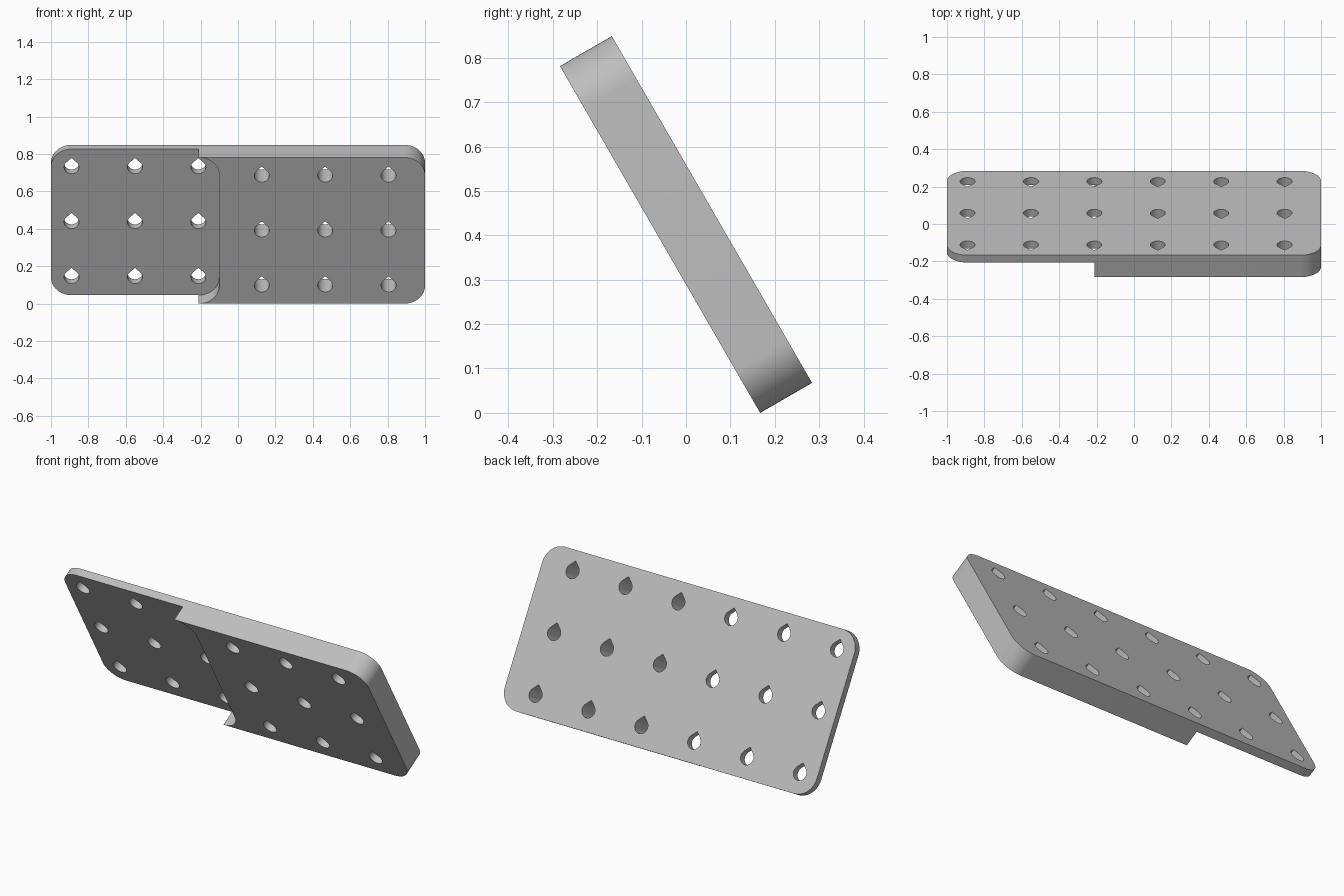
import bpy, bmesh
from math import sin, cos, radians, sqrt

if "Cube" in bpy.data.objects:
    bpy.data.objects.remove(bpy.data.objects["Cube"], do_unlink=True)

HX, HV = 1.0, 0.451          # half width and half height of the plate
THICK, THIN = 0.135, 0.045   # full thickness and thickness of the thin half
CORNER, HOLE, PITCH = 0.11, 0.04, 0.339
STEP_X = -0.1                # where the thin half ends
TILT = radians(120)
FRONT, BACK = THICK / 2, -THICK / 2

grey = bpy.data.materials.new("light grey")
grey.use_nodes = True
colour = (0.52, 0.52, 0.52, 1)
grey.diffuse_color = colour
grey.node_tree.nodes["Principled BSDF"].inputs["Base Color"].default_value = colour


def arc(cx, cy, r, start, end, n):
    """Points of an arc, angles in degrees."""
    angles = [radians(start + (end - start) * i / n) for i in range(n + 1)]
    return [(cx + r * cos(a), cy + r * sin(a)) for a in angles]


def prisms(name, outlines, z0, z1):
    """Object made of outlines extruded from z0 to z1, tilted into place."""
    bm = bmesh.new()
    for pts in outlines:
        low = bm.faces.new([bm.verts.new((x, y, z0)) for x, y in pts])
        ext = bmesh.ops.extrude_face_region(bm, geom=[low])["geom"]
        top = [v for v in ext if isinstance(v, bmesh.types.BMVert)]
        bmesh.ops.translate(bm, verts=top, vec=(0, 0, z1 - z0))
    bmesh.ops.recalc_face_normals(bm, faces=bm.faces)
    mesh = bpy.data.meshes.new(name)
    bm.to_mesh(mesh)
    bm.free()
    mesh.materials.append(grey)
    obj = bpy.data.objects.new(name, mesh)
    bpy.context.collection.objects.link(obj)
    obj.rotation_euler.x = TILT
    obj.location.z = HV * sin(TILT) - FRONT * cos(TILT)
    return obj


# Plate with rounded corners
cx, cv = HX - CORNER, HV - CORNER
outline = []
for sx, sv, start in ((1, 1, 0), (-1, 1, 90), (-1, -1, 180), (1, -1, 270)):
    outline += arc(sx * cx, sv * cv, CORNER, start, start + 90, 16)
plate = prisms("perforated_plate", [outline], BACK, FRONT)

# Recess that thins one half, with a rounded end
ex = STEP_X - CORNER
recess = (arc(ex, -cv, CORNER, -90, 0, 16) + arc(ex, cv, CORNER, 0, 90, 16)
          + [(ex, HV + 0.1), (-HX - 0.1, HV + 0.1),
             (-HX - 0.1, -HV - 0.1), (ex, -HV - 0.1)])
recess_cutter = prisms("recess_cutter", [recess], BACK + THIN, FRONT + 0.1)

# Grid of teardrop holes, pointed toward the upper edge
holes = []
for col in range(6):
    for row in (-1, 0, 1):
        x, v = -0.89 + PITCH * col, PITCH * row
        holes.append(arc(x, v, HOLE, 135, 405, 24) + [(x, v + HOLE * sqrt(2))])
hole_cutter = prisms("hole_cutter", holes, BACK - 0.1, FRONT + 0.1)

# Cut the plate and remove the helpers
bpy.ops.object.select_all(action="DESELECT")
plate.select_set(True)
bpy.context.view_layer.objects.active = plate
for cutter in (recess_cutter, hole_cutter):
    cutter.hide_render = True
    mod = plate.modifiers.new(cutter.name, "BOOLEAN")
    mod.operation, mod.solver, mod.object = "DIFFERENCE", "EXACT", cutter
    bpy.ops.object.modifier_apply(modifier=mod.name)
    bpy.data.objects.remove(cutter, do_unlink=True)
bpy.ops.object.shade_smooth_by_angle(angle=radians(30))
